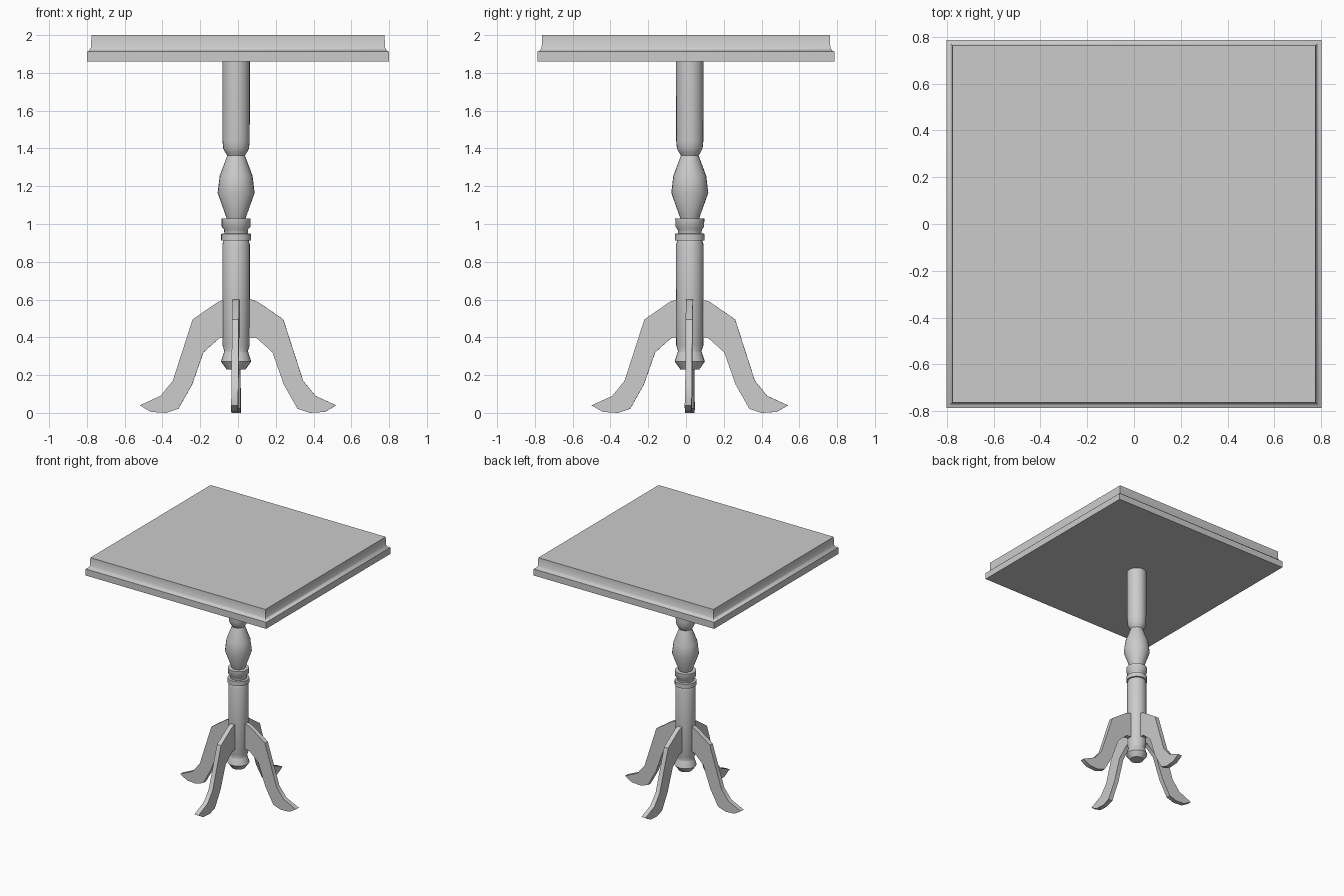
import bpy
import bmesh
from math import radians, cos, sin, pi
from mathutils import Matrix

cube = bpy.data.objects.get("Cube")
if cube:
    bpy.data.objects.remove(cube, do_unlink=True)

# One plain grey finish for the whole table
grey = bpy.data.materials.new("light_grey")
grey.use_nodes = True
grey.diffuse_color = (0.6, 0.6, 0.6, 1)
grey.node_tree.nodes["Principled BSDF"].inputs["Base Color"].default_value = (0.6, 0.6, 0.6, 1)


def finish(bm, name, angle):
    """Turn a bmesh into a shaded object."""
    bmesh.ops.recalc_face_normals(bm, faces=bm.faces)
    mesh = bpy.data.meshes.new(name)
    bm.to_mesh(mesh)
    bm.free()
    mesh.materials.append(grey)
    obj = bpy.data.objects.new(name, mesh)
    bpy.context.collection.objects.link(obj)
    bpy.ops.object.select_all(action='DESELECT')
    obj.select_set(True)
    bpy.context.view_layer.objects.active = obj
    bpy.ops.object.shade_smooth_by_angle(angle=radians(angle))
    return obj


def loft(bm, rings):
    """Join closed rings of points and cap both ends."""
    loops = [[bm.verts.new(p) for p in ring] for ring in rings]
    for low, high in zip(loops, loops[1:]):
        for i in range(len(low)):
            j = (i + 1) % len(low)
            bm.faces.new((low[i], low[j], high[j], high[i]))
    bm.faces.new(loops[0][::-1])
    bm.faces.new(loops[-1])


# Square top with a stepped, moulded edge
edge = [(0, 1.86), (0, 1.912), (0.012, 1.918), (0.022, 1.935), (0.024, 2.0)]
bm = bmesh.new()
loft(bm, [[(sx * (0.8 - inset), sy * (0.786 - inset), z)
           for sx, sy in ((-1, -1), (1, -1), (1, 1), (-1, 1))] for inset, z in edge])
finish(bm, "table_top", 60)

# Turned column
profile = [(0.05, 0.23), (0.08, 0.272), (0.064, 0.322), (0.062, 0.326), (0.072, 0.357),
           (0.073, 0.89), (0.067, 0.912), (0.079, 0.913), (0.079, 0.948), (0.062, 0.95),
           (0.064, 0.972), (0.076, 0.985), (0.077, 1.028), (0.05, 1.03),
           (0.098, 1.165), (0.087, 1.255), (0.047, 1.362), (0.058, 1.38),
           (0.068, 1.4), (0.072, 1.44), (0.073, 1.865)]
SIDES = 24
bm = bmesh.new()
loft(bm, [[(r * cos(2 * pi * k / SIDES), r * sin(2 * pi * k / SIDES), z)
           for k in range(SIDES)] for r, z in profile])
column = finish(bm, "column", 45)
column.location = (-0.01, 0.02, 0)

# Four flat curved legs, cut from one outline
outline = [(0.03, 0.6), (0.07, 0.6), (0.105, 0.588), (0.24, 0.495), (0.295, 0.325),
           (0.345, 0.17), (0.41, 0.09), (0.52, 0.04), (0.46, 0.005), (0.38, 0),
           (0.315, 0.022), (0.243, 0.15), (0.183, 0.32), (0.1, 0.395), (0.03, 0.4)]
HALF = 0.018
names = ["left_leg", "back_leg", "right_leg", "front_leg"]
for k, name in enumerate(names):
    bm = bmesh.new()
    loft(bm, [[(r, side, z) for r, z in outline] for side in (-HALF, HALF)])
    bmesh.ops.rotate(bm, verts=bm.verts, matrix=Matrix.Rotation(radians(90 * k - 1), 3, 'Z'))
    leg = finish(bm, name, 30)
    leg.location = (-0.01 * (k % 2), 0.02, 0)
